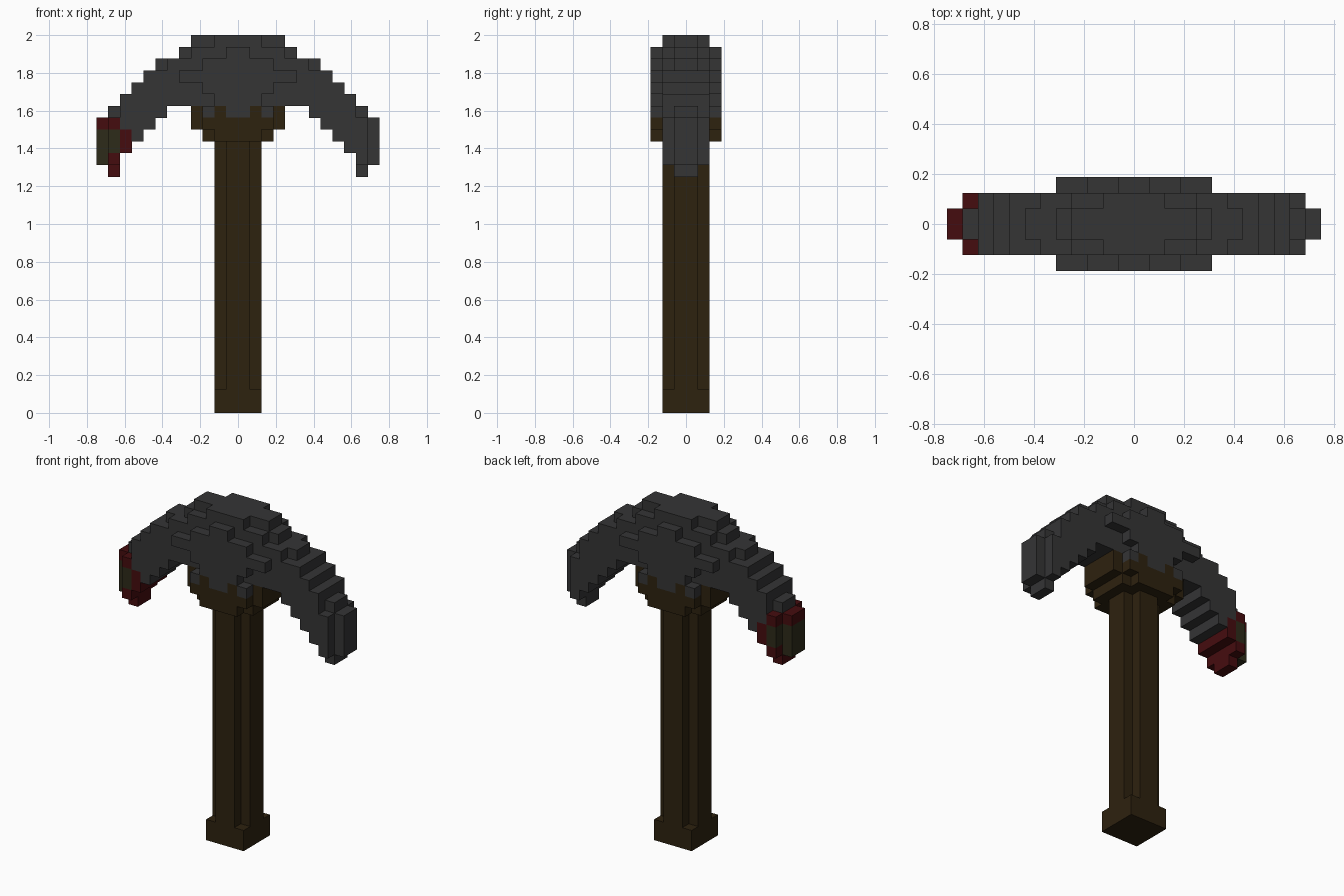
import bpy, bmesh, math
from mathutils import Vector

cube = bpy.data.objects.get("Cube")
if cube:
    bpy.data.objects.remove(cube, do_unlink=True)

U = 1 / 16  # size of one block


def material(name, rgb):
    m = bpy.data.materials.new(name)
    m.use_nodes = True
    m.diffuse_color = (*rgb, 1)
    b = m.node_tree.nodes["Principled BSDF"]
    b.inputs["Base Color"].default_value = (*rgb, 1)
    b.inputs["Roughness"].default_value = 0.9
    return m


MATS = [material("dark stone", (0.035, 0.035, 0.036)),
        material("dark wood", (0.027, 0.016, 0.0048)),
        material("dried red", (0.060, 0.0037, 0.0045)),
        material("mossy olive", (0.027, 0.024, 0.010))]
STONE, WOOD, RED, OLIVE = range(4)
blocks = {}  # (x, y, z) -> material


def fill(hx, hy, z0, z1, mat):
    """Centred box of blocks with half widths hx and hy."""
    for x in range(-hx, hx):
        for y in range(-hy, hy):
            for z in range(z0, z1):
                blocks[x, y, z] = mat


def column(x, hy, z0, z1):
    """Mirrored pair of stone columns, x blocks out from the middle."""
    for sx in (x, -x - 1):
        for y in range(-hy, hy):
            for z in range(z0, z1):
                blocks[sx, y, z] = STONE


def build(name):
    """Skin the stored blocks with their exposed faces only, then merge flat areas."""
    bm = bmesh.new()
    verts = {}

    def vert(p):
        if p not in verts:
            verts[p] = bm.verts.new(Vector(p) * U)
        return verts[p]

    for cell, mat in blocks.items():
        for axis in range(3):
            for side in (0, 1):
                near = list(cell)
                near[axis] += 2 * side - 1
                if tuple(near) in blocks:
                    continue
                ring = []
                for a, b in ((0, 0), (1, 0), (1, 1), (0, 1)):
                    p = list(cell)
                    p[axis] += side
                    p[(axis + 1) % 3] += a
                    p[(axis + 2) % 3] += b
                    ring.append(vert(tuple(p)))
                f = bm.faces.new(ring if side else ring[::-1])
                f.material_index = mat
    bmesh.ops.dissolve_limit(bm, angle_limit=math.radians(1), verts=bm.verts[:],
                             edges=bm.edges[:], delimit={'MATERIAL'})
    me = bpy.data.meshes.new(name)
    bm.to_mesh(me)
    bm.free()
    for m in MATS:
        me.materials.append(m)
    bpy.context.collection.objects.link(bpy.data.objects.new(name, me))
    blocks.clear()


# Handle: grooved shaft on a square foot
fill(2, 2, 0, 2, WOOD)
fill(2, 1, 2, 23, WOOD)
fill(1, 2, 2, 23, WOOD)
build("handle")

# Collar: stepped wooden socket with stone showing between its teeth
fill(3, 2, 23, 24, WOOD)
fill(2, 3, 23, 24, WOOD)
fill(4, 2, 24, 26, WOOD)
fill(3, 3, 24, 26, WOOD)
for (x, y, z) in list(blocks):
    if z == 25 and x in (-3, -1, 0, 2):
        blocks[x, y, z] = STONE
build("collar")

# Head: curved arms, with the ridge (half depth 1) standing above the shoulders
TOP = [32, 32, 32, 32, 31, 30, 30, 29, 28, 27, 26, 25]
SHOULDER = [32, 32, 31, 31, 30, 30, 29, 29, 28, 27, 25]
BOTTOM = [26, 26, 26, 26, 26, 26, 25, 24, 23, 22, 20, 21]
for x in range(12):
    column(x, 1, BOTTOM[x], TOP[x])
for x in range(11):
    column(x, 2, max(BOTTOM[x], 21), SHOULDER[x])

# Diamond-shaped plates on the front and back of the head
for z, hx in ((26, 2), (27, 3), (28, 5), (29, 3), (30, 1)):
    fill(hx, 3, z, z + 1, STONE)

# Stained right tip
for (x, y, z) in list(blocks):
    if x == -12 or x == -11 and z < 25:
        olive = 21 <= z < 24 if x == -12 else 22 <= z < 24
        blocks[x, y, z] = OLIVE if olive else RED
    elif x == -10 and z < 24:
        blocks[x, y, z] = RED
build("head")
